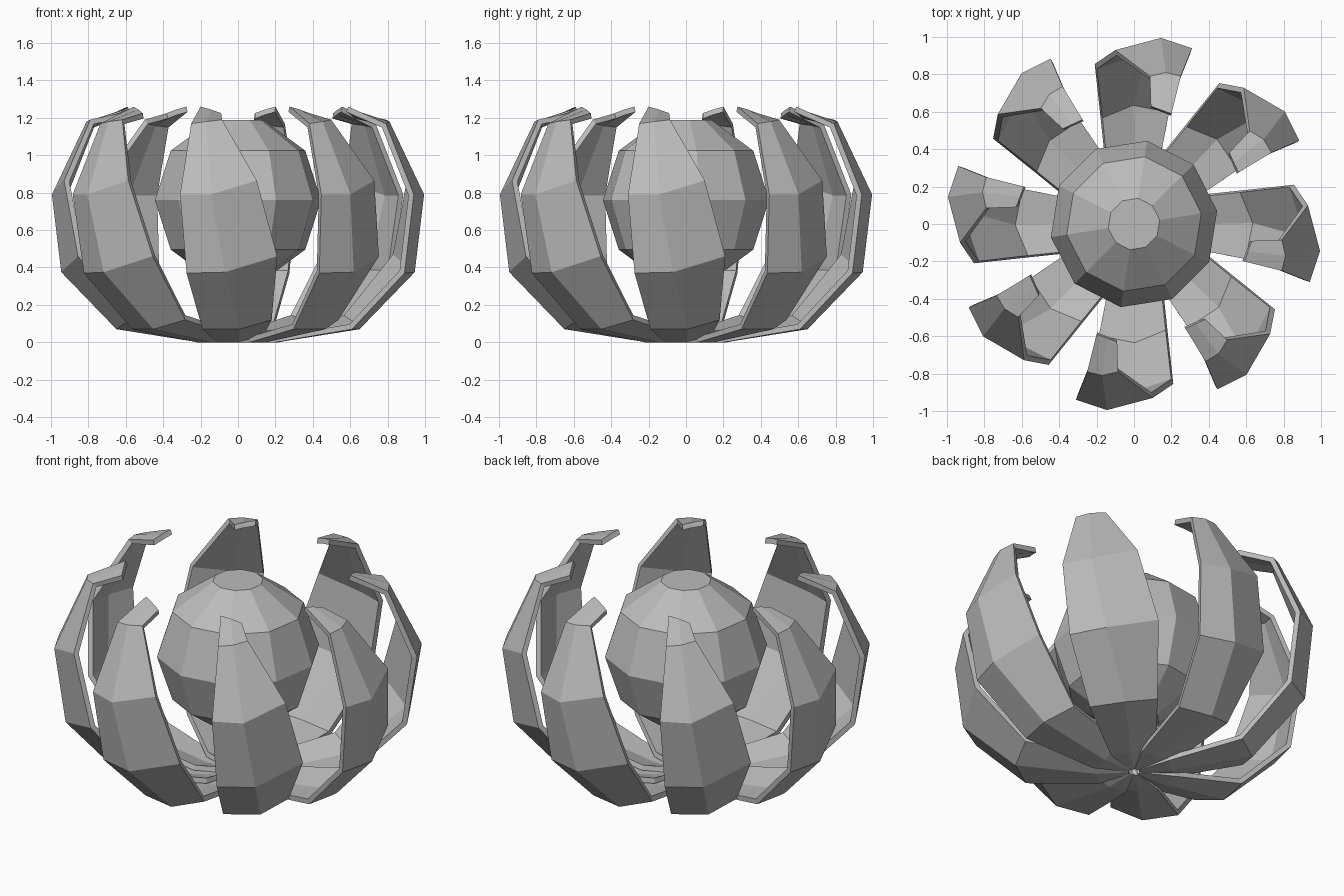
import bpy
import bmesh
from math import pi, sin, cos, radians
from mathutils import Matrix

cube = bpy.data.objects.get("Cube")
if cube:
    bpy.data.objects.remove(cube, do_unlink=True)

GREY = (0.5, 0.5, 0.5, 1.0)
mat = bpy.data.materials.new("plain_grey")
mat.use_nodes = True
mat.diffuse_color = GREY
mat.node_tree.nodes["Principled BSDF"].inputs["Base Color"].default_value = GREY


def add_object(name, bm):
    mesh = bpy.data.meshes.new(name)
    bm.to_mesh(mesh)
    bm.free()
    mesh.materials.append(mat)
    obj = bpy.data.objects.new(name, mesh)
    bpy.context.collection.objects.link(obj)
    return obj


# Faceted bud: a ten-sided ball with flattened poles
SIDES, RADIUS, CENTRE = 10, 0.45, 0.76
bm = bmesh.new()
rings = []
for lat in (-72, -36, 0, 36, 72):
    r, z = RADIUS * cos(radians(lat)), CENTRE + RADIUS * sin(radians(lat))
    turns = [radians(9) + 2 * pi * i / SIDES for i in range(SIDES)]
    rings.append([bm.verts.new((r * cos(a), r * sin(a), z)) for a in turns])
for low, high in zip(rings, rings[1:]):
    for i in range(SIDES):
        j = (i + 1) % SIDES
        bm.faces.new((low[i], low[j], high[j], high[i]))
bm.faces.new(rings[-1])
bm.faces.new(rings[0][::-1])
add_object("bud", bm)

# One leaning petal facing the front: left edge, crease, right edge per row
ROWS = [
    ((-.02, -.03, .0), (0, -.03, .0), (.02, -.03, .02)),
    ((-.11, -.2, .0), (0, -.21, .0), (.14, -.2, .04)),
    ((-.19, -.61, .07), (.01, -.65, .07), (.18, -.58, .12)),
    ((-.275, -.89, .37), (-.07, -.945, .375), (.21, -.855, .46)),
    ((-.31, -.94, .79), (-.145, -.995, .79), (.1, -.93, .865)),
    ((-.25, -.79, 1.17), (-.17, -.81, 1.18), (-.085, -.79, 1.19)),
    ((-.2, -.59, 1.26), (-.145, -.61, 1.245), (-.09, -.63, 1.225)),
]


def make_petal(index):
    bm = bmesh.new()
    grid = [[bm.verts.new(p) for p in row] for row in ROWS]
    for low, high in zip(grid, grid[1:]):
        for c in range(2):
            bm.faces.new((low[c], low[c + 1], high[c + 1], high[c]))
    bmesh.ops.rotate(bm, verts=bm.verts, cent=(0, 0, 0),
                     matrix=Matrix.Rotation(index * pi / 4, 3, "Z"))
    petal = add_object(f"petal_{index + 1}", bm)
    shell = petal.modifiers.new("thickness", "SOLIDIFY")
    shell.thickness = 0.03
    shell.offset = -1


# Ring of eight petals
for n in range(8):
    make_petal(n)
